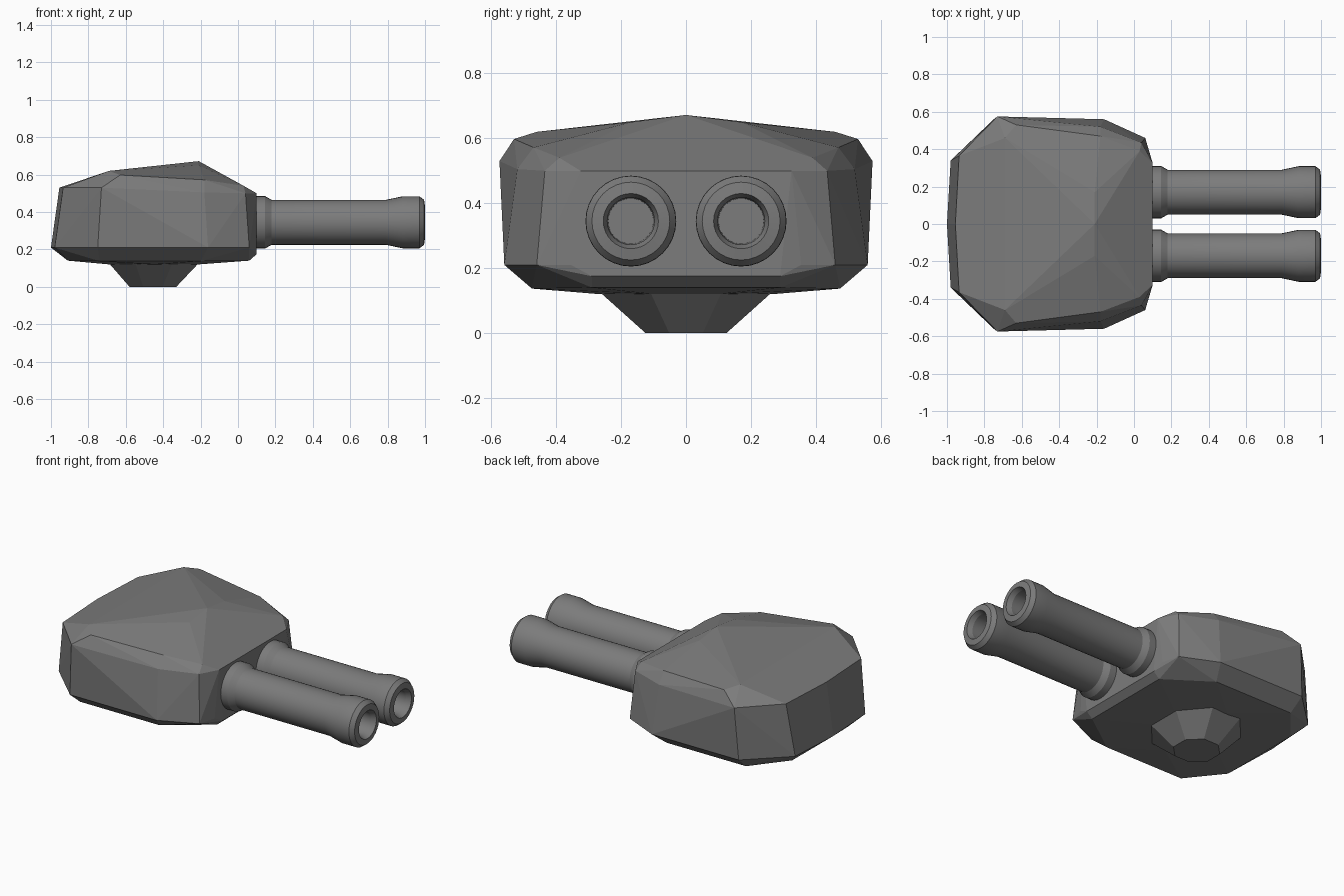
import bpy, bmesh, math
from mathutils import Vector, Matrix

if "Cube" in bpy.data.objects:
    bpy.data.objects.remove(bpy.data.objects["Cube"])

grey = bpy.data.materials.new("gun_metal_grey")
grey.diffuse_color = (0.2, 0.2, 0.2, 1)
grey.use_nodes = True
grey.node_tree.nodes["Principled BSDF"].inputs["Base Color"].default_value = grey.diffuse_color


def finish(bm, name):
    bmesh.ops.recalc_face_normals(bm, faces=bm.faces)
    mesh = bpy.data.meshes.new(name)
    bm.to_mesh(mesh)
    bm.free()
    mesh.materials.append(grey)
    obj = bpy.data.objects.new(name, mesh)
    bpy.context.collection.objects.link(obj)
    return obj


# Armoured housing: faceted shell around one half's corner points, mirrored in y
corners = [
    # underside
    (-0.91, 0.27, 0.14), (-0.74, 0.475, 0.137), (-0.2, 0.475, 0.137),
    (0.06, 0.29, 0.14), (-0.45, 0.27, 0.12), (-0.69, 0.1, 0.12), (-0.21, 0.1, 0.12),
    # lower belt
    (-1.0, 0.0, 0.21), (-0.98, 0.34, 0.21), (-0.75, 0.56, 0.21), (-0.16, 0.56, 0.21),
    (0.06, 0.46, 0.21), (0.09, 0.355, 0.21), (0.1, 0.29, 0.175),
    # upper belt
    (-0.955, 0.0, 0.53), (-0.935, 0.365, 0.53), (-0.73, 0.575, 0.53),
    (-0.18, 0.52, 0.505), (0.04, 0.435, 0.50), (0.1, 0.325, 0.50),
    # roof
    (-0.63, 0.53, 0.598), (-0.69, 0.46, 0.62), (-0.69, 0.0, 0.622),
    (-0.21, 0.17, 0.65), (-0.21, 0.0, 0.672), (-0.18, 0.47, 0.572), (0.03, 0.39, 0.54),
]
bm = bmesh.new()
for x, y, z in corners:
    bm.verts.new((x, y, z))
    if y:
        bm.verts.new((x, -y, z))
hull = bmesh.ops.convex_hull(bm, input=bm.verts)
bmesh.ops.delete(bm, geom=[v for v in bm.verts if not v.link_faces], context='VERTS')
bmesh.ops.dissolve_limit(bm, angle_limit=math.radians(2), verts=bm.verts, edges=bm.edges)
finish(bm, "turret_housing")

# Tapered eight-sided pedestal
bm = bmesh.new()
k = 1 / math.cos(math.pi / 8)
bmesh.ops.create_cone(bm, cap_ends=True, segments=8, radius1=0.125 * k, radius2=0.27 * k,
                      depth=0.13,
                      matrix=Matrix.Translation((-0.455, 0, 0.065)) @ Matrix.Rotation(math.pi / 8, 4, 'Z'))
for v in bm.verts:
    if v.co.z > 0.1:
        v.co.x = -0.45 + (v.co.x + 0.455) * 0.9
finish(bm, "pedestal")

# Twin barrels: (x, radius) profile from collar to muzzle and back into the bore
profile = [(0.05, 0.14), (0.145, 0.14), (0.18, 0.12), (0.79, 0.12), (0.88, 0.139),
           (0.97, 0.139), (0.995, 0.12), (1.0, 0.085), (0.97, 0.073), (0.8, 0.07)]
SIDES = 32
for side, label in ((1, "left"), (-1, "right")):
    bm = bmesh.new()
    rings = []
    for x, r in profile:
        rings.append([bm.verts.new((x, side * 0.17 + r * math.cos(a), 0.345 + r * math.sin(a)))
                      for a in (2 * math.pi * i / SIDES for i in range(SIDES))])
    for a, b in zip(rings, rings[1:]):
        for i in range(SIDES):
            j = (i + 1) % SIDES
            bm.faces.new((a[i], a[j], b[j], b[i]))
    bm.faces.new(rings[0])
    bm.faces.new(rings[-1])
    barrel = finish(bm, label + "_barrel")
    bpy.ops.object.select_all(action='DESELECT')
    barrel.select_set(True)
    bpy.context.view_layer.objects.active = barrel
    bpy.ops.object.shade_smooth_by_angle(angle=math.radians(20))
